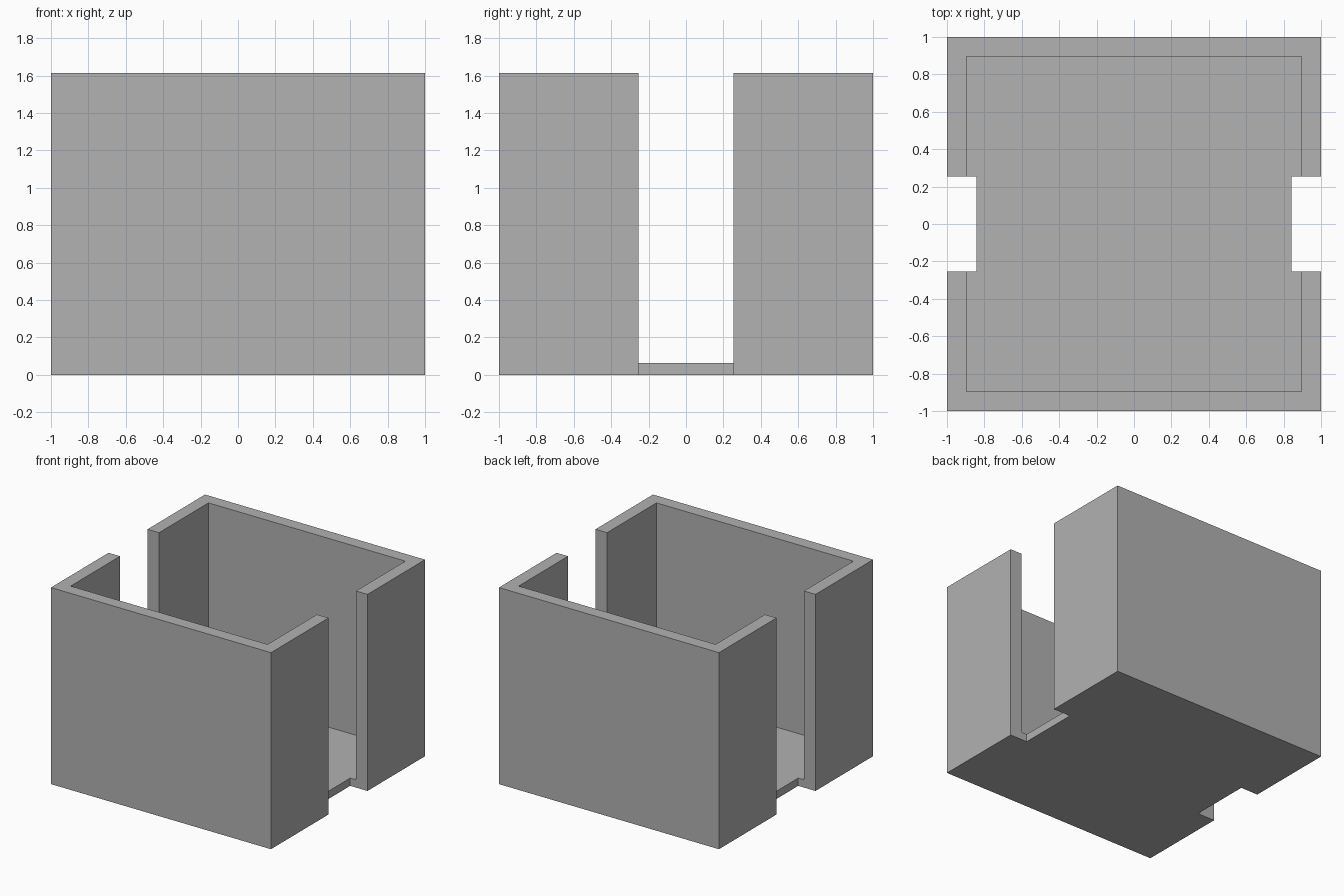
import bpy

cube = bpy.data.objects.get("Cube")
if cube:
    bpy.data.objects.remove(cube, do_unlink=True)

HEIGHT = 1.615
FLOOR = 0.064
INNER = 0.895      # half width of the cavity
NOTCH_X = 0.843    # notches reach in to this x
NOTCH_Y = 0.253    # half width of the side openings

grey = bpy.data.materials.new("plain_grey")
grey.use_nodes = True
colour = (0.445, 0.445, 0.445, 1)
grey.diffuse_color = colour
grey.node_tree.nodes["Principled BSDF"].inputs["Base Color"].default_value = colour


def box(name, low, high):
    """Axis-aligned box between two corners."""
    centre = [(a + b) / 2 for a, b in zip(low, high)]
    bpy.ops.mesh.primitive_cube_add(size=1, location=centre)
    obj = bpy.context.object
    obj.name = name
    obj.scale = [b - a for a, b in zip(low, high)]
    bpy.ops.object.transform_apply(location=True, rotation=False, scale=True)
    obj.data.materials.append(grey)
    return obj


def cut(target, cutter):
    """Subtract the cutter and remove it."""
    mod = target.modifiers.new("cut", 'BOOLEAN')
    mod.operation = 'DIFFERENCE'
    mod.solver = 'EXACT'
    mod.object = cutter
    bpy.context.view_layer.objects.active = target
    bpy.ops.object.modifier_apply(modifier=mod.name)
    bpy.data.objects.remove(cutter, do_unlink=True)


# Open-topped square holder
holder = box("open_holder", (-1, -1, 0), (1, 1, HEIGHT))
cut(holder, box("cavity_cutter", (-INNER, -INNER, FLOOR), (INNER, INNER, 2)))

# Full-height openings in both sides, notched slightly into the floor
for side in (-1, 1):
    x0, x1 = sorted((side * NOTCH_X, side * 1.2))
    cut(holder, box("notch_cutter", (x0, -NOTCH_Y, -0.2), (x1, NOTCH_Y, 2)))
